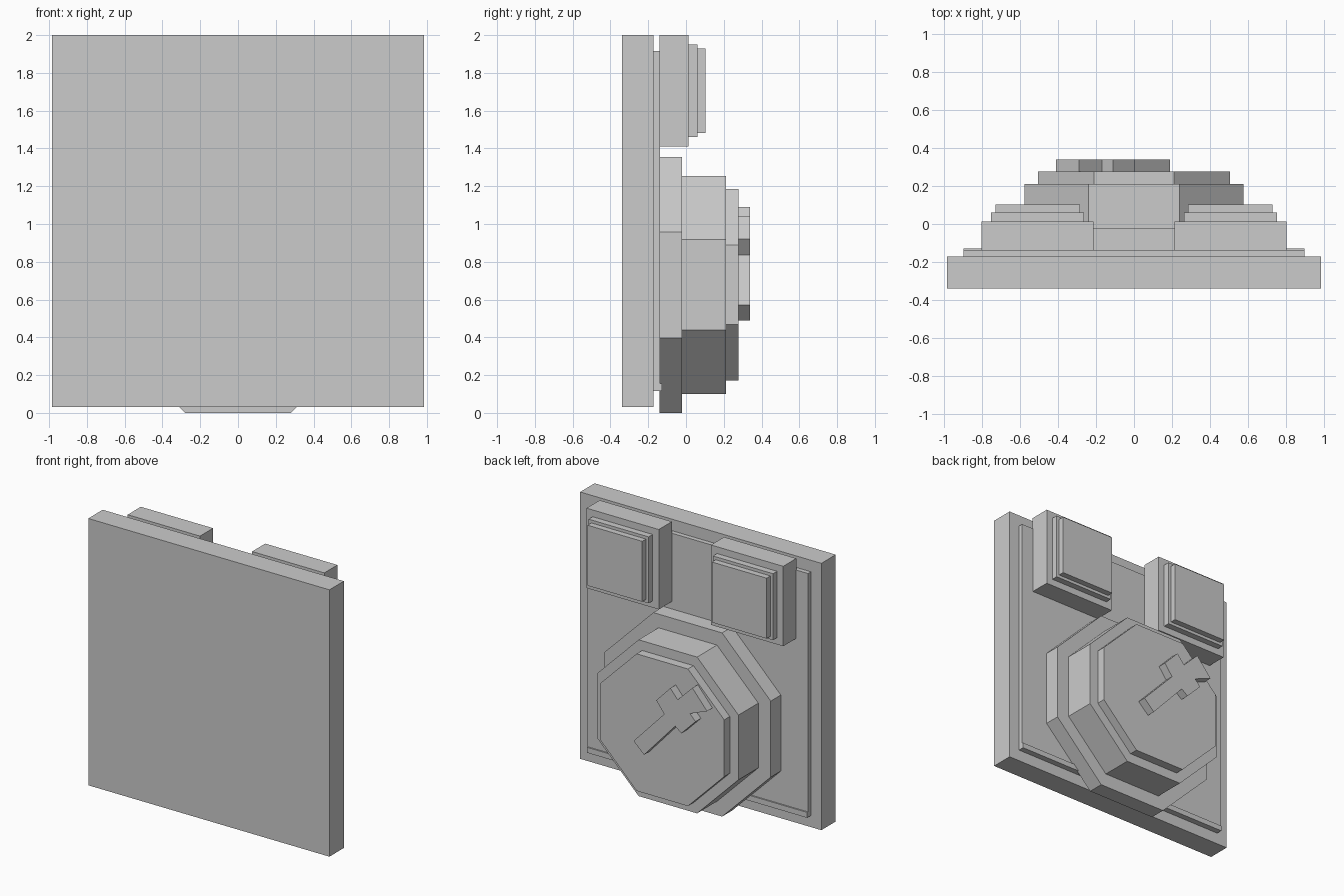
import bpy
import bmesh
import math

cube = bpy.data.objects.get("Cube")
if cube:
    bpy.data.objects.remove(cube, do_unlink=True)

grey = bpy.data.materials.new("plain_grey")
grey.use_nodes = True
GREY = (0.6, 0.6, 0.6, 1.0)
grey.diffuse_color = GREY
grey.node_tree.nodes["Principled BSDF"].inputs["Base Color"].default_value = GREY


def extrude_outline(name, outline, y0, y1):
    """Solid made by pushing an (x, z) outline from y0 back to y1."""
    bm = bmesh.new()
    face = bm.faces.new([bm.verts.new((x, y0, z)) for x, z in outline])
    result = bmesh.ops.extrude_face_region(bm, geom=[face])
    moved = [v for v in result["geom"] if isinstance(v, bmesh.types.BMVert)]
    bmesh.ops.translate(bm, verts=moved, vec=(0, y1 - y0, 0))
    bmesh.ops.recalc_face_normals(bm, faces=bm.faces)
    mesh = bpy.data.meshes.new(name)
    bm.to_mesh(mesh)
    bm.free()
    mesh.materials.append(grey)
    obj = bpy.data.objects.new(name, mesh)
    bpy.context.collection.objects.link(obj)
    return obj


def box(name, x0, x1, y0, y1, z0, z1):
    return extrude_outline(name, [(x0, z0), (x1, z0), (x1, z1), (x0, z1)], y0, y1)


def octagon(name, apothem, y0, y1, centre_z=0.678):
    radius = apothem / math.cos(math.pi / 8)
    angles = [math.pi / 8 + i * math.pi / 4 for i in range(8)]
    outline = [(radius * math.cos(a), centre_z + radius * math.sin(a)) for a in angles]
    return extrude_outline(name, outline, y0, y1)


# Main plate, raised rear panel and its bottom lip
box("main_plate", -0.985, 0.985, -0.34, -0.172, 0.03, 2.0)
box("rear_panel", -0.9, 0.9, -0.18, -0.138, 0.115, 1.915)
box("panel_bottom_lip", -0.9, 0.9, -0.145, -0.128, 0.115, 0.155)

# Pair of stepped square blocks at the top
for side, label in ((1, "left"), (-1, "right")):
    steps = (("base", 0.295, -0.14, 0.013),
             ("step", 0.245, 0.0, 0.06),
             ("cap", 0.223, 0.05, 0.104))
    for part, half, y0, y1 in steps:
        cx, cz = side * 0.508, 1.705
        box(f"{label}_block_{part}", cx - half, cx + half, y0, y1, cz - half, cz + half)

# Stepped octagonal knob
octagon("knob_base", 0.678, -0.14, -0.02)
octagon("knob_body", 0.577, -0.03, 0.212)
octagon("knob_face", 0.506, 0.2, 0.277)

# Slanted cross on the knob face
cross = [(-0.29, 1.09), (-0.17, 0.97), (-0.11, 1.04), (0.005, 0.92),
         (-0.06, 0.835), (0.19, 0.57), (0.105, 0.49), (-0.15, 0.77),
         (-0.2, 0.73), (-0.316, 0.848), (-0.27, 0.895), (-0.41, 0.95)]
extrude_outline("knob_cross", cross, 0.27, 0.34)
